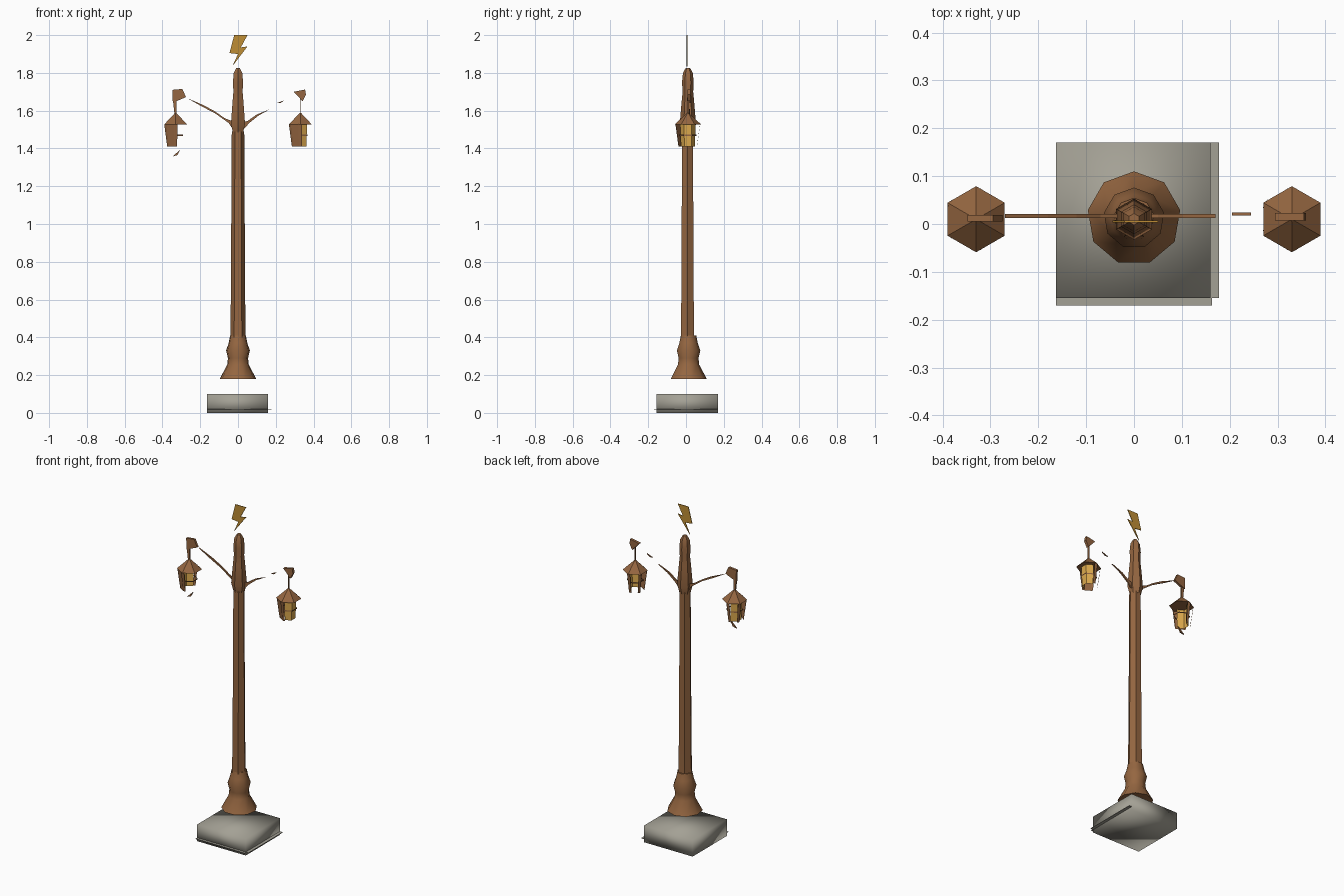
import bpy
from math import cos, sin, radians, pi

if "Cube" in bpy.data.objects:
    bpy.data.objects.remove(bpy.data.objects["Cube"], do_unlink=True)


def material(name, rgb):
    m = bpy.data.materials.new(name)
    m.use_nodes = True
    m.diffuse_color = (*rgb, 1)
    bsdf = m.node_tree.nodes["Principled BSDF"]
    bsdf.inputs["Base Color"].default_value = (*rgb, 1)
    bsdf.inputs["Roughness"].default_value = 0.8
    return m


BROWN = material("warm brown metal", (0.30, 0.133, 0.052))
STONE = material("grey stone", (0.37, 0.355, 0.30))
GLASS = material("amber glass", (0.72, 0.40, 0.075))
GOLD = material("gold", (0.52, 0.27, 0.035))


def make(name, verts, faces, mat, smooth=None):
    mesh = bpy.data.meshes.new(name)
    mesh.from_pydata(verts, [], faces)
    mesh.materials.append(mat)
    mesh.update()
    ob = bpy.data.objects.new(name, mesh)
    bpy.context.collection.objects.link(ob)
    if smooth:
        bpy.ops.object.select_all(action="DESELECT")
        ob.select_set(True)
        bpy.context.view_layer.objects.active = ob
        bpy.ops.object.shade_smooth_by_angle(angle=radians(smooth))
    return ob


def lathe(name, profile, sides, mat, cx=0, cy=0, start=90, smooth=None):
    """Stack of closed rings (radius, z), capped at both ends."""
    verts = [(cx + r * cos(radians(start) + 2 * pi * k / sides),
              cy + r * sin(radians(start) + 2 * pi * k / sides), z)
             for r, z in profile for k in range(sides)]
    faces = [(a + k, a + (k + 1) % sides, a + sides + (k + 1) % sides, a + sides + k)
             for a in range(0, sides * (len(profile) - 1), sides) for k in range(sides)]
    faces += [tuple(reversed(range(sides))), tuple(range(len(verts) - sides, len(verts)))]
    return make(name, verts, faces, mat, smooth)


def plate(name, outline, y, thick, mat):
    """Upright plate from an outline in x and z, listed clockwise."""
    n = len(outline)
    verts = [(x, y + s * thick / 2, z) for s in (-1, 1) for x, z in outline]
    faces = [tuple(reversed(range(n))), tuple(range(n, 2 * n))]
    faces += [(k, (k + 1) % n, n + (k + 1) % n, n + k) for k in range(n)]
    return make(name, verts, faces, mat)


def box(name, x0, x1, y0, y1, z0, z1, mat, smooth=None):
    verts = [(x, y, z) for z in (z0, z1) for x, y in ((x0, y0), (x1, y0), (x1, y1), (x0, y1))]
    faces = [(3, 2, 1, 0), (4, 5, 6, 7)]
    faces += [(k, (k + 1) % 4, 4 + (k + 1) % 4, 4 + k) for k in range(4)]
    return make(name, verts, faces, mat, smooth)


# Stone base with two thin ledges
box("stone_base", -0.163, 0.16, -0.155, 0.17, 0, 0.1, STONE, 100)
box("front_ledge", -0.163, 0.163, -0.17, -0.154, 0.018, 0.021, STONE)
box("side_ledge", 0.159, 0.178, -0.155, 0.17, 0.018, 0.021, STONE)

# Post: flared foot, shaft and head
lathe("post_foot", [(0.098, 0.18), (0.058, 0.255), (0.054, 0.29), (0.064, 0.33),
                    (0.05, 0.37), (0.042, 0.41)], 9, BROWN, cy=0.012, smooth=50)
lathe("post_shaft", [(0.041, 0.40), (0.038, 0.60), (0.033, 1.49)], 6, BROWN,
      cy=0.008, start=0, smooth=35)
lathe("post_head", [(0.03, 1.48), (0.043, 1.53), (0.033, 1.65), (0.028, 1.70),
                    (0.031, 1.75), (0.026, 1.80), (0.012, 1.825)], 6, BROWN,
      cy=0.01, smooth=50)

# Lightning bolt
plate("lightning_bolt", [(-0.02, 2.0), (0.05, 2.0), (0.015, 1.935), (0.05, 1.94),
                         (-0.03, 1.835), (0, 1.90), (-0.045, 1.905)], 0.005, 0.004, GOLD)

# Arms, broken on the left side
plate("right_arm", [(-0.27, 1.667), (-0.18, 1.628), (-0.12, 1.595), (-0.07, 1.56),
                    (-0.02, 1.54), (-0.02, 1.49), (-0.05, 1.535), (-0.12, 1.585),
                    (-0.2, 1.627)], 0.017, 0.008, BROWN)
plate("left_arm", [(0.02, 1.54), (0.05, 1.545), (0.10, 1.58), (0.17, 1.608),
                   (0.11, 1.575), (0.06, 1.535), (0.02, 1.49)], 0.017, 0.008, BROWN)
plate("left_arm_tip", [(0.205, 1.64), (0.245, 1.655), (0.225, 1.64)], 0.021, 0.006, BROWN)

# Brackets and hooks above the lanterns
plate("right_bracket", [(-0.348, 1.71), (-0.295, 1.715), (-0.275, 1.672),
                        (-0.345, 1.642)], 0.012, 0.014, BROWN)
plate("left_bracket", [(0.295, 1.70), (0.355, 1.712), (0.36, 1.685),
                       (0.342, 1.65)], 0.015, 0.016, BROWN)
plate("right_hook", [(-0.345, 1.66), (-0.325, 1.65), (-0.327, 1.57),
                     (-0.335, 1.57)], 0.01, 0.01, BROWN)
box("left_hook", 0.329, 0.332, 0.004, 0.016, 1.57, 1.67, BROWN)


def hex_point(cx, r, angle, z):
    return (cx + r * cos(radians(angle)), 0.01 + r * sin(radians(angle)), z)


def strip(name, cx, angles, r_low, r_high, z0, z1, mat):
    """Open wall running through the given directions."""
    n = len(angles)
    verts = [hex_point(cx, r_low, a, z0) for a in angles]
    verts += [hex_point(cx, r_high, a, z1) for a in angles]
    faces = [(k, k + 1, n + k + 1, n + k) for k in range(n - 1)]
    return make(name, verts, faces, mat)


def lantern(side, cx, glass_angles):
    # Six-sided roof, its corners to front and back
    lathe(side + "_lantern_roof", [(0.069, 1.528), (0.004, 1.588)], 6, BROWN, cx, 0.01)
    # Glass on the outer half
    strip(side + "_lantern_glass", cx, glass_angles, 0.037, 0.041, 1.41, 1.53, GLASS)
    # Solid front panel and corner posts
    strip(side + "_lantern_panel", cx, (210, 270), 0.05, 0.066, 1.41, 1.53, BROWN)
    for a in (90, 150, 210, 270):
        strip(f"{side}_lantern_post_{a}", cx, (a - 9, a, a + 9), 0.048, 0.065,
              1.41, 1.53, BROWN)
    # Middle band
    ring = [a for a in range(30, 391, 60)]
    strip(side + "_lantern_band", cx, ring, 0.045, 0.045, 1.466, 1.473, BROWN)


lantern("right", -0.33, (90, 150, 210, 270))
lantern("left", 0.33, (-90, -30, 30, 90))

# Finial below the right lantern
plate("right_lantern_finial", [(-0.345, 1.358), (-0.305, 1.395), (-0.32, 1.365)],
      0.01, 0.008, BROWN)
